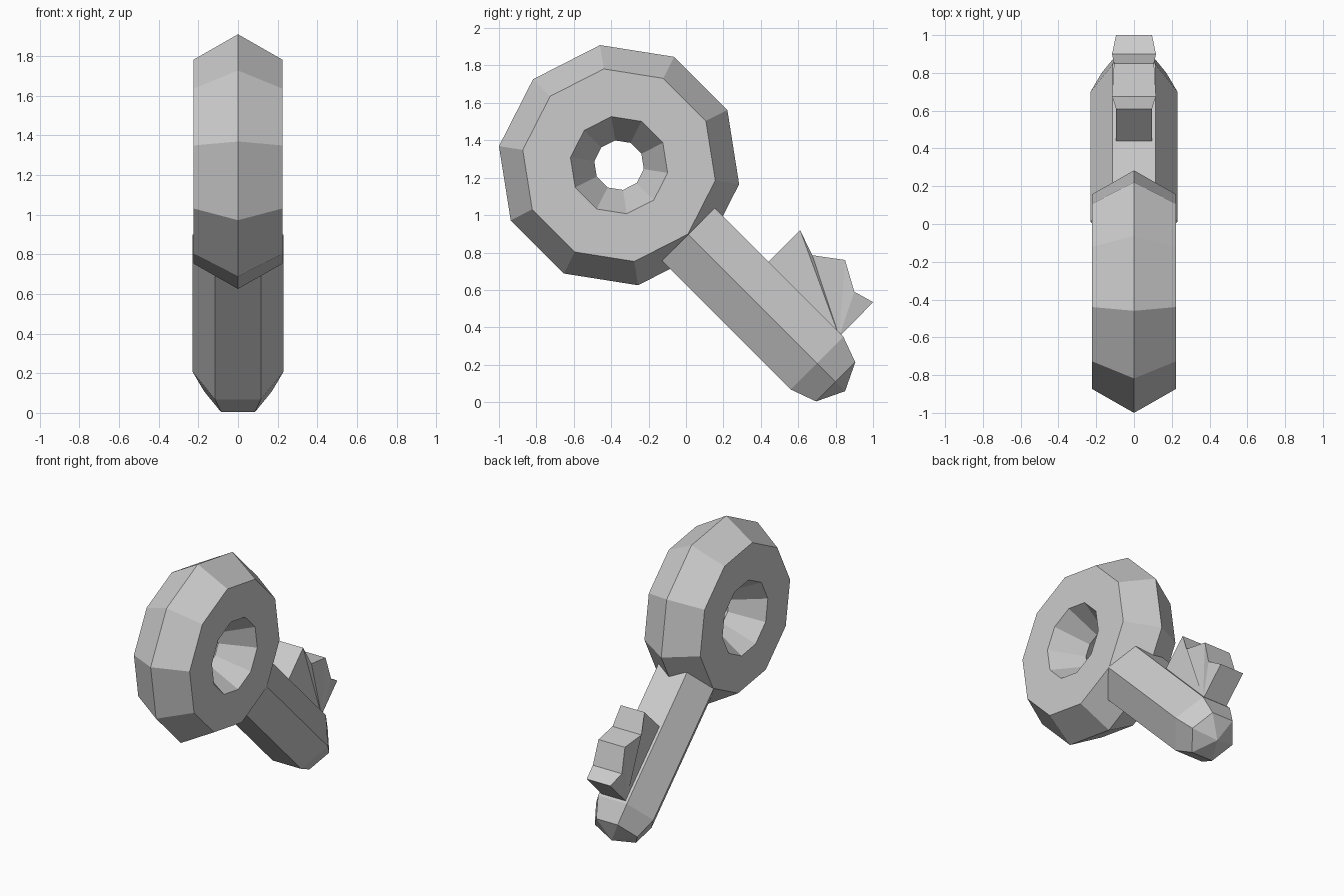
import bpy, bmesh
from math import sin, cos, pi, radians
from mathutils import Matrix

if "Cube" in bpy.data.objects:
    bpy.data.objects.remove(bpy.data.objects["Cube"])

# Key frame: local x runs down the shaft, local y towards the teeth, local z across
FRAME = (Matrix.Translation((0, -0.358, 1.267))
         @ Matrix.Rotation(radians(90), 4, 'Y') @ Matrix.Rotation(radians(45), 4, 'Z'))


def finish(name, bm):
    bmesh.ops.recalc_face_normals(bm, faces=bm.faces)
    mesh = bpy.data.meshes.new(name)
    bm.to_mesh(mesh)
    bm.free()
    obj = bpy.data.objects.new(name, mesh)
    bpy.context.collection.objects.link(obj)
    obj.matrix_world = FRAME
    return obj


# Ring handle: chunky ten-sided torus with a hexagonal section
bpy.ops.mesh.primitive_torus_add(major_segments=10, minor_segments=6,
                                 major_radius=0.392, minor_radius=0.258)
ring = bpy.context.object
ring.name = "ring_handle"
ring.matrix_world = FRAME

# Shaft: hexagonal bar with a tapered, pointed end
bm = bmesh.new()
loops = []
for s, r in [(0.523, 0.23), (1.497, 0.23), (1.638, 0.171)]:
    loops.append([bm.verts.new((s, r * sin(i * pi / 3), r * cos(i * pi / 3)))
                  for i in range(6)])
bm.faces.new(loops[0])
for a, b in zip(loops, loops[1:]):
    for i in range(6):
        j = (i + 1) % 6
        bm.faces.new((a[i], a[j], b[j], b[i]))
apex = bm.verts.new((1.709, 0, 0))
for i in range(6):
    bm.faces.new((loops[-1][i], loops[-1][(i + 1) % 6], apex))
finish("shaft", bm)

# Teeth: jagged plate, (along shaft, height, half width), slightly wider in the notches
profile = [(1.480, 0.185, 0.095), (0.930, 0.185, 0.095), (0.930, 0.439, 0.095),
           (1.071, 0.390, 0.116), (1.213, 0.496, 0.106), (1.368, 0.411, 0.116),
           (1.479, 0.443, 0.095)]
bm = bmesh.new()
sides = [[bm.verts.new((s, p, k * w)) for s, p, w in profile] for k in (1, -1)]
n = len(profile)
for side in sides:
    for i in range(1, n - 1):
        bm.faces.new((side[0], side[i], side[i + 1]))
for i in range(n):
    j = (i + 1) % n
    bm.faces.new((sides[0][i], sides[0][j], sides[1][j], sides[1][i]))
finish("teeth", bm)
